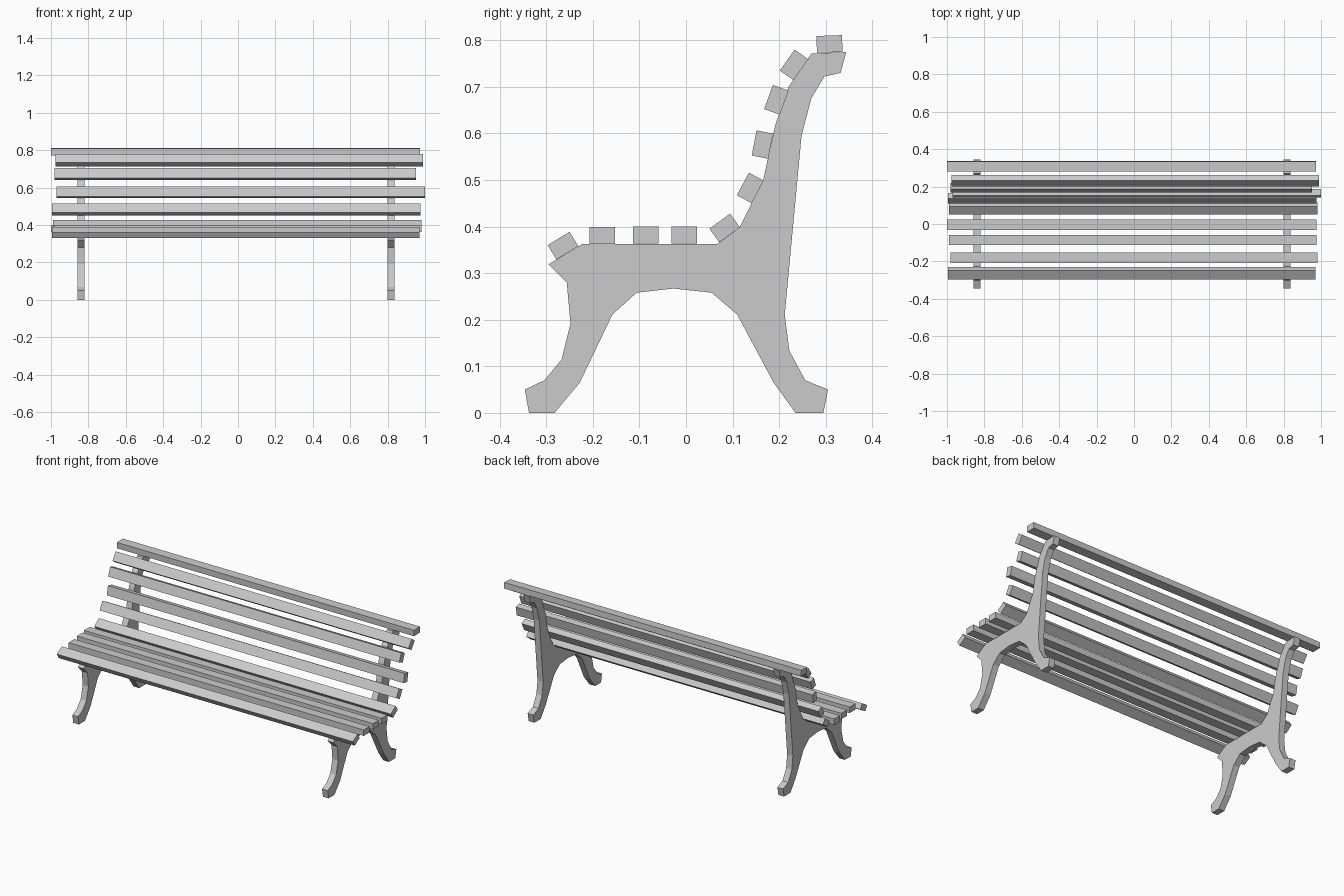
import bpy, bmesh
from math import radians
from mathutils import Matrix, Vector

# Side frame outline (y, z): feet, arch, rear leg, backrest, seat rail, front leg
OUTLINE = [
    (-0.337, 0), (-0.282, 0), (-0.228, 0.065), (-0.158, 0.211), (-0.106, 0.258),
    (-0.027, 0.267), (0.055, 0.258), (0.11, 0.211), (0.188, 0.065), (0.235, 0),
    (0.295, 0), (0.305, 0.05), (0.256, 0.07), (0.222, 0.133), (0.212, 0.211),
    (0.248, 0.595), (0.269, 0.675), (0.297, 0.722), (0.332, 0.73), (0.344, 0.775),
    (0.269, 0.771), (0.22, 0.70), (0.192, 0.619), (0.166, 0.501), (0.115, 0.398),
    (0.068, 0.363), (-0.222, 0.363), (-0.295, 0.319), (-0.256, 0.28),
    (-0.248, 0.192), (-0.267, 0.115), (-0.304, 0.07), (-0.346, 0.05)]


def finish(name, bm):
    bmesh.ops.recalc_face_normals(bm, faces=bm.faces)
    mesh = bpy.data.meshes.new(name)
    bm.to_mesh(mesh)
    bm.free()
    obj = bpy.data.objects.new(name, mesh)
    bpy.context.collection.objects.link(obj)
    return obj


def side_frame(name, x, thickness=0.038):
    bm = bmesh.new()
    face = bm.faces.new([bm.verts.new((x - thickness / 2, y, z)) for y, z in OUTLINE])
    ext = bmesh.ops.extrude_face_region(bm, geom=[face], use_keep_orig=True)
    verts = [v for v in ext["geom"] if isinstance(v, bmesh.types.BMVert)]
    bmesh.ops.translate(bm, verts=verts, vec=(thickness, 0, 0))
    return finish(name, bm)


def slat(name, y, z, angle, x0, x1, width=0.055, height=0.036):
    bm = bmesh.new()
    bmesh.ops.create_cube(bm, size=1, matrix=Matrix.Diagonal((x1 - x0, width, height, 1)))
    obj = finish(name, bm)
    obj.location = ((x0 + x1) / 2, y, z)
    obj.rotation_euler.x = radians(angle)
    return obj


# Cast side frames
side_frame("left_frame", -0.839)
side_frame("right_frame", 0.819)

# Wooden slats: y, z, tilt, left end, right end
SEAT = [(-0.264, 0.359, 31, -0.995, 0.97), (-0.18, 0.381, 0, -0.98, 0.98),
        (-0.086, 0.382, 0, -0.99, 0.975), (-0.004, 0.382, 0, -1.0, 0.975),
        (0.083, 0.397, 36, -0.99, 0.98)]
BACK = [(0.138, 0.483, 62, -0.995, 0.975), (0.164, 0.576, 79, -0.97, 1.0),
        (0.194, 0.672, 70, -0.98, 0.953), (0.232, 0.747, 55, -0.975, 0.99),
        (0.308, 0.792, 2, -1.0, 0.973)]
for i, s in enumerate(SEAT, 1):
    slat(f"seat_slat_{i}", *s)
for i, s in enumerate(BACK, 1):
    slat(f"back_slat_{i}", *s)
